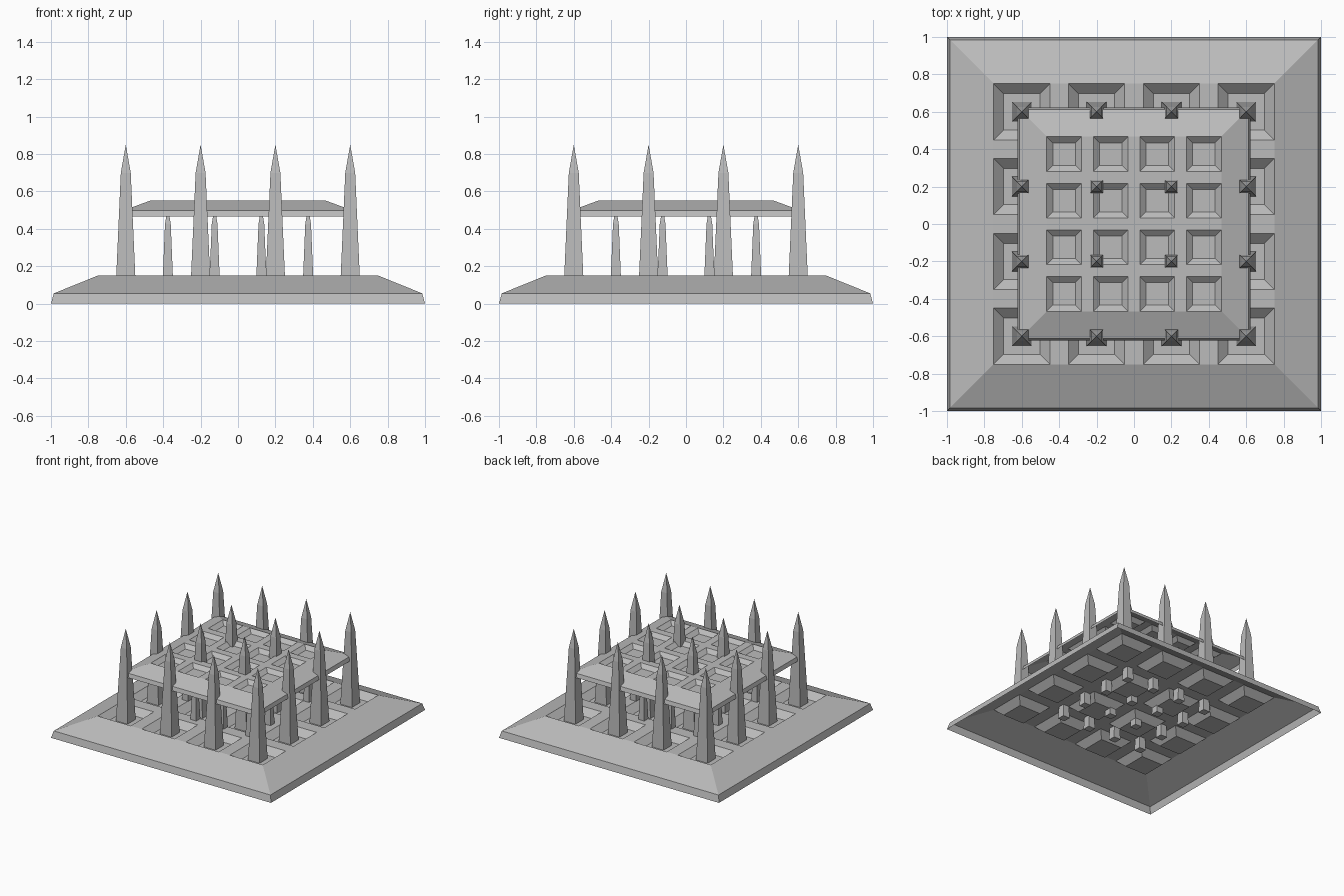
import bpy, bmesh
from mathutils import Vector

if "Cube" in bpy.data.objects:
    bpy.data.objects.remove(bpy.data.objects["Cube"])

stone = bpy.data.materials.new("stone_grey")
stone.diffuse_color = (0.50, 0.50, 0.50, 1)
stone.use_nodes = True
stone.node_tree.nodes["Principled BSDF"].inputs["Base Color"].default_value = stone.diffuse_color


def to_mesh(bm, name):
    me = bpy.data.meshes.new(name)
    bm.to_mesh(me)
    bm.free()
    me.materials.append(stone)
    return me


def place(me, name, loc=(0, 0, 0), scale=(1, 1, 1)):
    ob = bpy.data.objects.new(name, me)
    ob.location, ob.scale = loc, scale
    bpy.context.collection.objects.link(ob)
    return ob


def terrace_mesh():
    """Hollow stepped platform, open below, with a 4 x 4 field of sunken pits."""
    bm = bmesh.new()
    cuts = [c + d for c in (-0.6, -0.2, 0.2, 0.6) for d in (-0.15, 0.15)]
    grid = [[bm.verts.new((x, y, 0.15)) for y in cuts] for x in cuts]
    pits = []
    for i in range(7):
        for j in range(7):
            f = bm.faces.new((grid[i][j], grid[i + 1][j],
                              grid[i + 1][j + 1], grid[i][j + 1]))
            if i % 2 == 0 and j % 2 == 0:
                pits.append(f)
    rim = [e for e in bm.edges if e.is_boundary]
    # sloping apron, then the steep outer lip
    for half, z in ((0.985, 0.055), (1.0, 0.0)):
        new = bmesh.ops.extrude_edge_only(bm, edges=rim)["geom"]
        rim = [g for g in new if isinstance(g, bmesh.types.BMEdge)]
        verts = [g for g in new if isinstance(g, bmesh.types.BMVert)]
        k = half / max(abs(v.co.x) for v in verts)
        for v in verts:
            v.co = Vector((v.co.x * k, v.co.y * k, z))
    # sunken pits with sloping walls
    bmesh.ops.inset_individual(bm, faces=pits, thickness=0.075, depth=0)
    for f in pits:
        for v in f.verts:
            v.co.z = 0.10
    bmesh.ops.recalc_face_normals(bm, faces=bm.faces)
    if sum(f.normal.z for f in bm.faces) < 0:
        bmesh.ops.reverse_faces(bm, faces=bm.faces)
    return to_mesh(bm, "terrace")


def obelisk_mesh():
    """Tapered square shaft with a pyramid point."""
    bm = bmesh.new()
    ring = bmesh.ops.create_grid(bm, x_segments=1, y_segments=1, size=0.053)["verts"]
    top = bmesh.ops.extrude_face_region(bm, geom=list(bm.faces))["geom"]
    cap = next(g for g in top if isinstance(g, bmesh.types.BMFace))
    for v in cap.verts:
        v.co = Vector((v.co.x * 0.5, v.co.y * 0.5, 0.60))
    tip = bmesh.ops.poke(bm, faces=[cap])["verts"][0]
    tip.co.z = 0.75
    bmesh.ops.recalc_face_normals(bm, faces=bm.faces)
    return to_mesh(bm, "obelisk")


terrace, obelisk = terrace_mesh(), obelisk_mesh()

# lower base and the raised smaller slab
place(terrace, "base_platform")
place(terrace, "upper_platform", (0, 0, 0.466), (0.622, 0.622, 0.575))

# large spires standing in the pits, small columns carrying the slab
for i in range(4):
    for j in range(4):
        x, y = -0.6 + 0.4 * i, -0.6 + 0.4 * j
        place(obelisk, f"spire_{i}_{j}", (x, y, 0.10))
        place(obelisk, f"support_column_{i}_{j}",
              (x * 0.625, y * 0.625, 0.05), (0.58, 0.58, 0.625))
